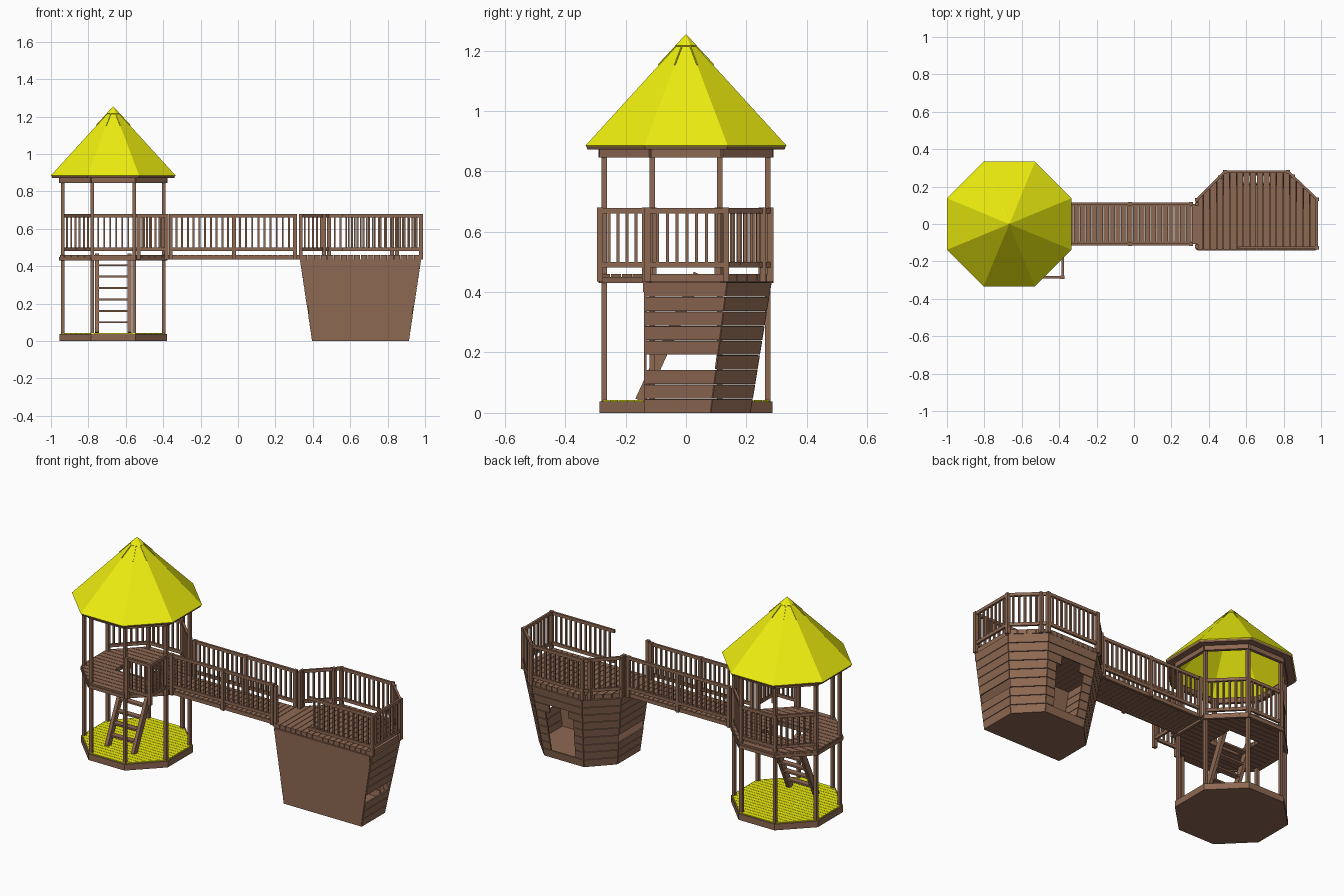
import bpy, bmesh, math
from mathutils import Vector, Matrix

if "Cube" in bpy.data.objects:
    bpy.data.objects.remove(bpy.data.objects["Cube"])

TX = -0.667            # tower axis
ZD, ZR = 0.46, 0.68    # deck top, handrail top


def mat(name, col):
    m = bpy.data.materials.new(name)
    m.diffuse_color = (*col, 1)
    m.use_nodes = True
    m.node_tree.nodes["Principled BSDF"].inputs["Base Color"].default_value = m.diffuse_color
    return m


WOOD = mat("wood", (0.27, 0.14, 0.085))
YELLOW = mat("yellow", (0.86, 0.86, 0.005))


def finish(bm, name, material=WOOD, thick=0):
    bmesh.ops.recalc_face_normals(bm, faces=bm.faces[:])
    me = bpy.data.meshes.new(name)
    bm.to_mesh(me)
    bm.free()
    ob = bpy.data.objects.new(name, me)
    bpy.context.collection.objects.link(ob)
    me.materials.append(material)
    if thick:
        s = ob.modifiers.new("thickness", "SOLIDIFY")
        s.thickness = thick
    return ob


def beam(bm, p, q, w, h):
    """Box running from p to q; w is the horizontal width, h the other."""
    p, q = Vector(p), Vector(q)
    d = (q - p).normalized()
    side = d.cross(Vector((0, 0, 1)))
    side = side.normalized() if side.length > 1e-4 else Vector((1, 0, 0))
    up = side.cross(d)
    rot = Matrix((side, d, up)).transposed().to_4x4()
    m = Matrix.Translation((p + q) / 2) @ rot @ Matrix.Diagonal((w, (q - p).length, h, 1))
    bmesh.ops.create_cube(bm, size=1, matrix=m)


def prism(bm, poly, z0, z1):
    f = bm.faces.new([bm.verts.new((x, y, z0)) for x, y in poly])
    r = bmesh.ops.extrude_face_region(bm, geom=[f])
    for v in r["geom"]:
        if isinstance(v, bmesh.types.BMVert):
            v.co.z = z1


def clip(poly, axis, lo, hi):
    """Part of a convex outline lying between lo and hi along one axis."""
    for lim, s in ((lo, 1), (hi, -1)):
        out = []
        for a, b in zip(poly, poly[1:] + poly[:1]):
            da, db = s * (a[axis] - lim), s * (b[axis] - lim)
            if da >= 0:
                out.append(a)
            if da * db < 0:
                t = da / (da - db)
                out.append((a[0] + t * (b[0] - a[0]), a[1] + t * (b[1] - a[1])))
        poly = out
    return poly


def planks(name, poly, axis, z0, z1, n, material=WOOD, gap=0.003):
    bm = bmesh.new()
    lo, hi = min(p[axis] for p in poly), max(p[axis] for p in poly)
    w = (hi - lo) / n
    for i in range(n):
        c = clip(poly, axis, lo + i * w + gap / 2, lo + (i + 1) * w - gap / 2)
        if len(c) > 2:
            prism(bm, c, z0, z1)
    return finish(bm, name, material)


def octagon(apothem):
    r = apothem / math.cos(math.pi / 8)
    return [(TX + r * math.cos(math.pi / 8 + k * math.pi / 4),
             r * math.sin(math.pi / 8 + k * math.pi / 4)) for k in range(8)]


def railing(name, path, ends=True):
    """Posts at path points, two rails and balusters on each stretch."""
    bm = bmesh.new()
    for i, (x, y) in enumerate(path):
        if ends or 0 < i < len(path) - 1:
            beam(bm, (x, y, 0.435), (x, y, ZR), 0.02, 0.02)
    for a, b in zip(path, path[1:]):
        for z in (0.49, 0.67):
            beam(bm, (*a, z), (*b, z), 0.013, 0.018)
        va, vb = Vector(a), Vector(b)
        n = max(2, round((vb - va).length / 0.032))
        for k in range(1, n):
            x, y = va.lerp(vb, k / n)
            beam(bm, (x, y, 0.49), (x, y, 0.665), 0.01, 0.01)
    return finish(bm, name)


# --- Tower: base, floor, posts, deck, ring beam ---
bm = bmesh.new()
prism(bm, octagon(0.287), 0, 0.037)
finish(bm, "tower_base")
planks("tower_floor", octagon(0.28), 1, 0.036, 0.042, 20, YELLOW, 0.002)
bm = bmesh.new()
corners = octagon(0.27)
for x, y in corners:
    beam(bm, (x, y, 0.03), (x, y, 0.87), 0.018, 0.018)
finish(bm, "tower_posts")
deck = planks("tower_deck", octagon(0.285), 1, 0.435, ZD, 16)
bm = bmesh.new()
bmesh.ops.create_cube(bm, size=1, matrix=Matrix.Translation((TX, 0.02, 0.45))
                      @ Matrix.Diagonal((0.2, 0.17, 0.2, 1)))
hole = finish(bm, "deck_hole_cutter")
hole.hide_render = True
hole.hide_set(True)
cut = deck.modifiers.new("hatch", "BOOLEAN")
cut.operation, cut.object = "DIFFERENCE", hole
bm = bmesh.new()
for z, h in ((0.86, 0.03), (0.44, 0.02)):
    ring = octagon(0.28)
    for a, b in zip(ring, ring[1:] + ring[:1]):
        beam(bm, (*a, z), (*b, z), 0.018, h)
finish(bm, "tower_ring_beams")

# --- Roof: open eight-sided cone, eave rim, ribs and cap ---
def lathe8(name, rings, material, thick):
    b = bmesh.new()
    loops = [[b.verts.new((x, y, z)) for x, y in octagon(r)] for r, z in rings]
    for l0, l1 in zip(loops, loops[1:]):
        for k in range(8):
            b.faces.new((l0[k], l0[(k + 1) % 8], l1[(k + 1) % 8], l1[k]))
    return finish(b, name, material, thick)


lathe8("roof", [(0.333, 0.885), (0.005, 1.245)], YELLOW, 0.005)
lathe8("roof_eave", [(0.33, 0.882), (0.326, 0.872), (0.27, 0.872)], WOOD, 0.003)
lathe8("roof_cap", [(0.036, 1.216), (0.001, 1.253)], YELLOW, 0.004)
bm = bmesh.new()
for x, y in octagon(0.09):
    beam(bm, (x, y, 1.152), (TX + (x - TX) * 0.3, y * 0.3, 1.22), 0.004, 0.006)
finish(bm, "roof_ribs", YELLOW)

# --- Tower railings and projecting corner rail ---
railing("tower_back_railing", [corners[k] for k in (0, 1, 2, 3)])
railing("tower_corner_bay", [(TX + 0.135, -0.285), (TX + 0.285, -0.285), (TX + 0.285, -0.135)])

# --- Ladder ---
bm = bmesh.new()
def ladder_y(z):
    return -0.17 + 0.46 * z
for s in (-1, 1):
    beam(bm, (TX + s * 0.087, ladder_y(0.04), 0.04), (TX + s * 0.087, ladder_y(0.46), 0.46), 0.02, 0.035)
for k in range(6):
    z = 0.1 + k * 0.061
    beam(bm, (TX - 0.085, ladder_y(z), z), (TX + 0.085, ladder_y(z), z), 0.035, 0.01)
finish(bm, "ladder")

# --- Bridge ---
planks("bridge_deck", [(-0.385, -0.105), (0.34, -0.105), (0.34, 0.105), (-0.385, 0.105)], 0, 0.443, ZD, 23)
bm = bmesh.new()
for s in (-1, 1):
    beam(bm, (-0.385, s * 0.1, 0.447), (0.34, s * 0.1, 0.447), 0.015, 0.022)
    railing("bridge_railing", [(-0.36, s * 0.108), (-0.022, s * 0.108), (0.305, s * 0.108)])
finish(bm, "bridge_joists")

# --- Ship-shaped cabin: tapered plank walls, flat front, open door ---
top = [(0.335, -0.135), (0.975, -0.135), (0.975, 0.135), (0.82, 0.28), (0.49, 0.28), (0.335, 0.135)]
bot = [(0.40, -0.135), (0.91, -0.135), (0.91, 0.08), (0.785, 0.21), (0.525, 0.21), (0.40, 0.08)]
H, N = 0.435, 9


def hull_point(i, j, u, z):
    t = z / H
    a = Vector((*bot[i], 0)).lerp(Vector((*top[i], H)), t)
    b = Vector((*bot[j], 0)).lerp(Vector((*top[j], H)), t)
    return a.lerp(b, u)


bm = bmesh.new()
for i in range(6):
    j = (i + 1) % 6
    rows = N if i else 1
    for k in range(rows):
        if i in (1, 5) and k == 3:       # missing board on both ends
            continue
        z0, z1 = k * H / rows, (k + 1) * H / rows - (0.003 if i else 0)
        spans = [(0, 1)]
        if i == 3 and 1 <= k <= 6:       # doorway in the back wall
            g = 0.3 if k < 6 else 0.2
            spans = [(0, 0.5 - g), (0.5 + g, 1)]
        for u0, u1 in spans:
            bm.faces.new([bm.verts.new(hull_point(i, j, u, z))
                          for u, z in ((u0, z0), (u1, z0), (u1, z1), (u0, z1))])
me_walls = finish(bm, "cabin_walls")
s = me_walls.modifiers.new("thickness", "SOLIDIFY")
s.thickness, s.offset = 0.008, 0
bm = bmesh.new()
prism(bm, bot, 0.0, 0.01)
finish(bm, "cabin_bottom")
planks("cabin_deck", top, 0, 0.435, ZD, 18)
bm = bmesh.new()
beam(bm, (0.34, -0.138, 0.418), (0.97, -0.138, 0.418), 0.01, 0.035)
finish(bm, "cabin_front_cap")
railing("cabin_railing", [(0.335, 0.13), (0.487, 0.28), (0.823, 0.28), (0.978, 0.133), (0.978, -0.127)])
railing("cabin_front_railing", [(0.56, -0.128), (0.978, -0.128)], False)
bm = bmesh.new()
for x, y in ((0.335, -0.12), (0.335, 0.105), (0.46, 0.25), (0.85, 0.255)):
    beam(bm, (x, y, 0.435), (x, y, ZR), 0.02, 0.02)
finish(bm, "cabin_extra_posts")
